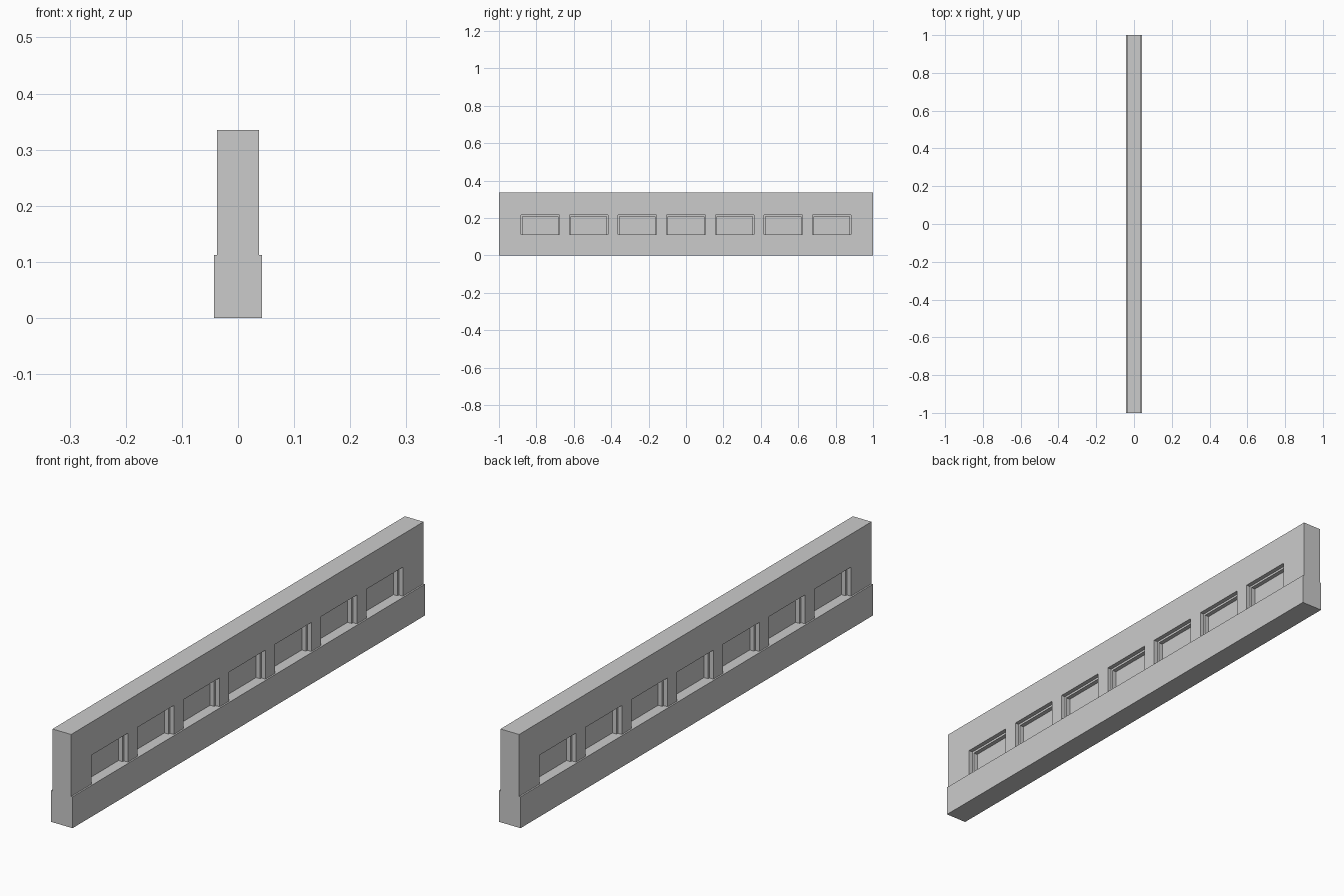
import bpy
import bmesh
from mathutils import Matrix, Vector

cube = bpy.data.objects.get("Cube")
if cube:
    bpy.data.objects.remove(cube, do_unlink=True)

LEDGE, TOP = 0.1125, 0.335        # height of the plinth and of the wall
BASE_HALF, WALL_HALF = 0.0428, 0.037
COUNT, SPACING = 7, 0.26          # window recesses along the wall

concrete = bpy.data.materials.new("light grey concrete")
concrete.use_nodes = True
grey = (0.6, 0.6, 0.6, 1)
concrete.diffuse_color = grey
concrete.node_tree.nodes["Principled BSDF"].inputs["Base Color"].default_value = grey


def make_boxes(name, boxes):
    """One object from boxes given as (low corner, high corner)."""
    bm = bmesh.new()
    for low, high in boxes:
        low, high = Vector(low), Vector(high)
        place = Matrix.Translation((low + high) / 2) @ Matrix.Diagonal((*(high - low), 1))
        bmesh.ops.create_cube(bm, size=1, matrix=place)
    mesh = bpy.data.meshes.new(name)
    bm.to_mesh(mesh)
    bm.free()
    mesh.materials.append(concrete)
    obj = bpy.data.objects.new(name, mesh)
    bpy.context.collection.objects.link(obj)
    return obj


def recess_cutter(name, half_width, top, depth_x):
    """Recesses on both faces, running down through the foot of the wall."""
    boxes = []
    for i in range(COUNT):
        y = (i - (COUNT - 1) / 2) * SPACING
        for x0, x1 in ((depth_x, 0.1), (-0.1, -depth_x)):
            boxes.append(((x0, y - half_width, 0.05), (x1, y + half_width, top)))
    return make_boxes(name, boxes)


# Plinth and the thinner wall standing on it
make_boxes("plinth", [((-BASE_HALF, -1, 0), (BASE_HALF, 1, LEDGE))])
wall = make_boxes("wall", [((-WALL_HALF, -1, LEDGE), (WALL_HALF, 1, TOP))])

# Stepped window recesses: a wide shallow cut, then a narrower deep one
cutters = [recess_cutter("outer_recess_cutter", 0.103, 0.2165, 0.021),
           recess_cutter("inner_recess_cutter", 0.095, 0.2085, 0.005)]
bpy.context.view_layer.objects.active = wall
for cutter in cutters:
    cutter.hide_render = True
    mod = wall.modifiers.new(cutter.name, "BOOLEAN")
    mod.operation = "DIFFERENCE"
    mod.solver = "EXACT"
    mod.object = cutter
    bpy.ops.object.modifier_apply(modifier=mod.name)
    bpy.data.objects.remove(cutter, do_unlink=True)
